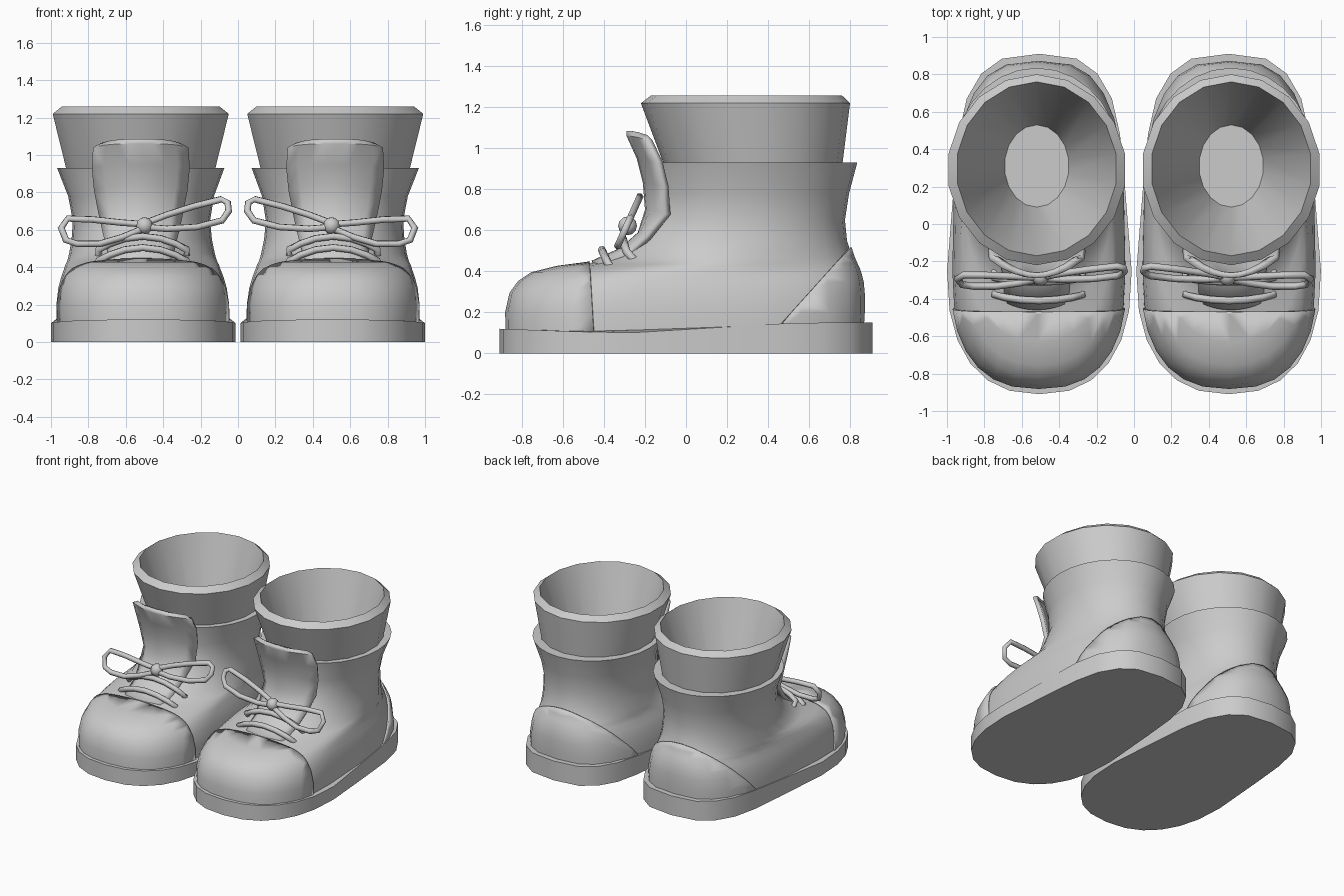
import bpy, bmesh, math
from mathutils import Vector

if "Cube" in bpy.data.objects:
    bpy.data.objects.remove(bpy.data.objects["Cube"])

grey = bpy.data.materials.new("grey leather")
grey.diffuse_color = (0.6, 0.6, 0.6, 1)
grey.use_nodes = True
grey.node_tree.nodes["Principled BSDF"].inputs["Base Color"].default_value = grey.diffuse_color


def centre_x(z):
    # the shaft leans slightly outward
    return 0.506 + 0.014 * min(1, z / 0.9)


def finish(name, bm, angle=35, solid=0, side=1):
    """Turn a right-hand part into an object mirrored to the left boot."""
    me = bpy.data.meshes.new(name)
    bm.to_mesh(me)
    bm.free()
    me.materials.append(grey)
    ob = bpy.data.objects.new(name, me)
    bpy.context.collection.objects.link(ob)
    bpy.ops.object.select_all(action='DESELECT')
    ob.select_set(True)
    bpy.context.view_layer.objects.active = ob
    bpy.ops.object.shade_smooth_by_angle(angle=math.radians(angle))
    if solid:
        m = ob.modifiers.new("thickness", 'SOLIDIFY')
        m.thickness, m.offset = solid, side
    m = ob.modifiers.new("pair", 'MIRROR')
    m.use_mirror_merge = False
    return ob


def outline(yf, yb, yc, hw, nf, nb, n):
    """Foot-shaped outline: two half superellipses meeting at the widest point yc."""
    pts = []
    for i in range(n):
        t = 2 * math.pi * i / n
        s, c = math.sin(t), math.cos(t)
        e = 2 / (nf if c > 0 else nb)
        reach = (yf - yc) if c > 0 else (yb - yc)
        pts.append((math.copysign(abs(s) ** e, s) * hw, yc + reach * abs(c) ** e))
    return pts


def loft(rings, cap_start=False, cap_end=False):
    bm = bmesh.new()
    loops = [[bm.verts.new(p) for p in r] for r in rings]
    n = len(loops[0])
    for a, b in zip(loops, loops[1:]):
        for i in range(n):
            j = (i + 1) % n
            bm.faces.new((a[i], a[j], b[j], b[i]))
    if cap_start:
        bm.faces.new(loops[0][::-1])
    if cap_end:
        bm.faces.new(loops[-1])
    return bm


# ---- sole: wavy top edge, slight waist
def sole_top(y):
    toe = max(0, -0.35 - y) / 0.55
    heel = min(1, max(0, (y + 0.35) / 1.0))
    return 0.10 + 0.02 * toe + 0.05 * heel * heel * (3 - 2 * heel)


base = []
for x, y in outline(-0.91, 0.91, -0.25, 0.494, 2.4, 3.0, 24):
    base.append((x * (1 - 0.06 * math.exp(-((y - 0.3) / 0.28) ** 2)) + 0.506, y))
bm = loft([[(x, y, 0) for x, y in base], [(x, y, sole_top(y)) for x, y in base]], True, True)
finish("sole", bm)

# ---- upper: z, front y, back y, widest y, half width, front and back roundness
levels = [
    (0.08, -0.87, 0.855, -0.25, 0.462, 2.5, 3.0),
    (0.20, -0.87, 0.860, -0.25, 0.462, 2.5, 3.0),
    (0.29, -0.85, 0.860, -0.25, 0.450, 2.4, 2.9),
    (0.345, -0.81, 0.855, -0.20, 0.435, 2.3, 2.8),
    (0.385, -0.75, 0.845, -0.12, 0.420, 2.3, 2.6),
    (0.415, -0.63, 0.835, 0.00, 0.410, 2.2, 2.4),
    (0.435, -0.48, 0.825, 0.15, 0.400, 2.1, 2.2),
    (0.47, -0.38, 0.810, 0.25, 0.390, 2, 2),
    (0.55, -0.25, 0.785, 0.30, 0.375, 2, 2),
    (0.65, -0.155, 0.775, 0.32, 0.367, 2, 2),
    (0.78, -0.13, 0.795, 0.33, 0.390, 2, 2),
    (0.93, -0.15, 0.835, 0.34, 0.447, 2, 2),
    (0.93, -0.10, 0.750, 0.32, 0.400, 2, 2),
]


def upper():
    return loft([[(x + centre_x(z), y, z) for x, y in outline(*shape, 28)]
                 for z, *shape in levels], True)


finish("upper", upper())


def overlay(name, point, normal):
    """Raised panel cut from the upper by a plane."""
    bm = upper()
    bmesh.ops.bisect_plane(bm, geom=bm.verts[:] + bm.edges[:] + bm.faces[:],
                           plane_co=point, plane_no=normal, clear_inner=True)
    finish(name, bm, solid=0.012)


overlay("toe_cap", (0, -0.46, 0.3), (0, -1, -0.06))
overlay("heel_counter", (0, 0.45, 0.13), (0, 0.4, -0.36))

# ---- collar: flared outer wall, rim, inner funnel and floor
collar = [(0.90, 0.398, 0.43, 0.33), (1.22, 0.478, 0.51, 0.29), (1.258, 0.43, 0.465, 0.295),
          (0.45, 0.173, 0.22, 0.31)]
rings = []
for z, rx, ry, cy in collar:
    ring = []
    for i in range(18):
        t = 2 * math.pi * i / 18
        ring.append((0.52 + rx * math.sin(t), cy - ry * math.cos(t), z))
    rings.append(ring)
finish("collar", loft(rings, False, True), 30)

# ---- tongue: centre y, z and half width down the front
rows = [(-0.29, 1.085, 0.21), (-0.29, 1.06, 0.255), (-0.24, 0.95, 0.262), (-0.21, 0.83, 0.25),
        (-0.20, 0.70, 0.225), (-0.235, 0.59, 0.20), (-0.32, 0.515, 0.18), (-0.46, 0.452, 0.17)]
bm = bmesh.new()
grid = []
for k, (y, z, w) in enumerate(rows):
    line = []
    for i in range(9):
        u = i / 4 - 1
        back = 0.10 if k < 5 else 0.04
        line.append(bm.verts.new((0.52 + u * w, y + back * u * u, z - 0.02 * u ** 4)))
    grid.append(line)
for a, b in zip(grid, grid[1:]):
    for i in range(8):
        bm.faces.new((b[i], b[i + 1], a[i + 1], a[i]))
finish("tongue", bm, solid=0.03, side=-1)


# ---- laces
def tube(name, pts, r, closed=False):
    """Six-sided cord along a path."""
    pts = [Vector(p) for p in pts]
    n = len(pts)
    rings = []
    for i, p in enumerate(pts):
        a = pts[(i - 1) % n] if closed or i else p
        b = pts[(i + 1) % n] if closed or i < n - 1 else p
        d = (b - a).normalized()
        side = d.cross(Vector((0, 1, -0.45))).normalized()
        up = side.cross(d)
        rings.append([p + r * (math.cos(k * math.pi / 3) * side + math.sin(k * math.pi / 3) * up)
                      for k in range(6)])
    if closed:
        rings.append(rings[0])
    bm = loft(rings, not closed, not closed)
    bmesh.ops.remove_doubles(bm, verts=bm.verts[:], dist=1e-5)
    bmesh.ops.recalc_face_normals(bm, faces=bm.faces[:])
    finish(name, bm, 65)


for name, y, z, drop, back in (("lower_lace", -0.41, 0.505, 0.07, 0.03),
                               ("upper_lace", -0.31, 0.565, 0.07, 0.02)):
    path = [(0.51 + 0.235 * u, y + back * u * u, z - drop * u * u)
            for u in (-1, -0.75, -0.4, 0, 0.4, 0.75, 1)]
    x0, x1 = path[0], path[-1]
    path = [(x0[0], x0[1] + 0.05, x0[2] - 0.05)] + path + [(x1[0], x1[1] + 0.05, x1[2] - 0.05)]
    tube(name, path, 0.02)


def bow(name, xz):
    # bow loops lie in a plane leaning back
    tube(name, [(x, -0.335 + (z - 0.52) * 0.45, z) for x, z in xz], 0.019, True)


bow("inner_bow", [(0.50, 0.635), (0.38, 0.68), (0.24, 0.725), (0.09, 0.763), (0.055, 0.745),
                  (0.05, 0.70), (0.085, 0.65), (0.22, 0.615), (0.38, 0.605), (0.50, 0.615)])
bow("outer_bow", [(0.50, 0.63), (0.62, 0.638), (0.78, 0.655), (0.91, 0.66), (0.945, 0.61),
                  (0.92, 0.545), (0.86, 0.525), (0.74, 0.525), (0.62, 0.56), (0.50, 0.61)])

# ---- knot
bm = bmesh.new()
bmesh.ops.create_uvsphere(bm, u_segments=10, v_segments=6, radius=0.046)
bmesh.ops.translate(bm, verts=bm.verts[:], vec=(0.50, -0.285, 0.622))
finish("knot", bm, 60)
